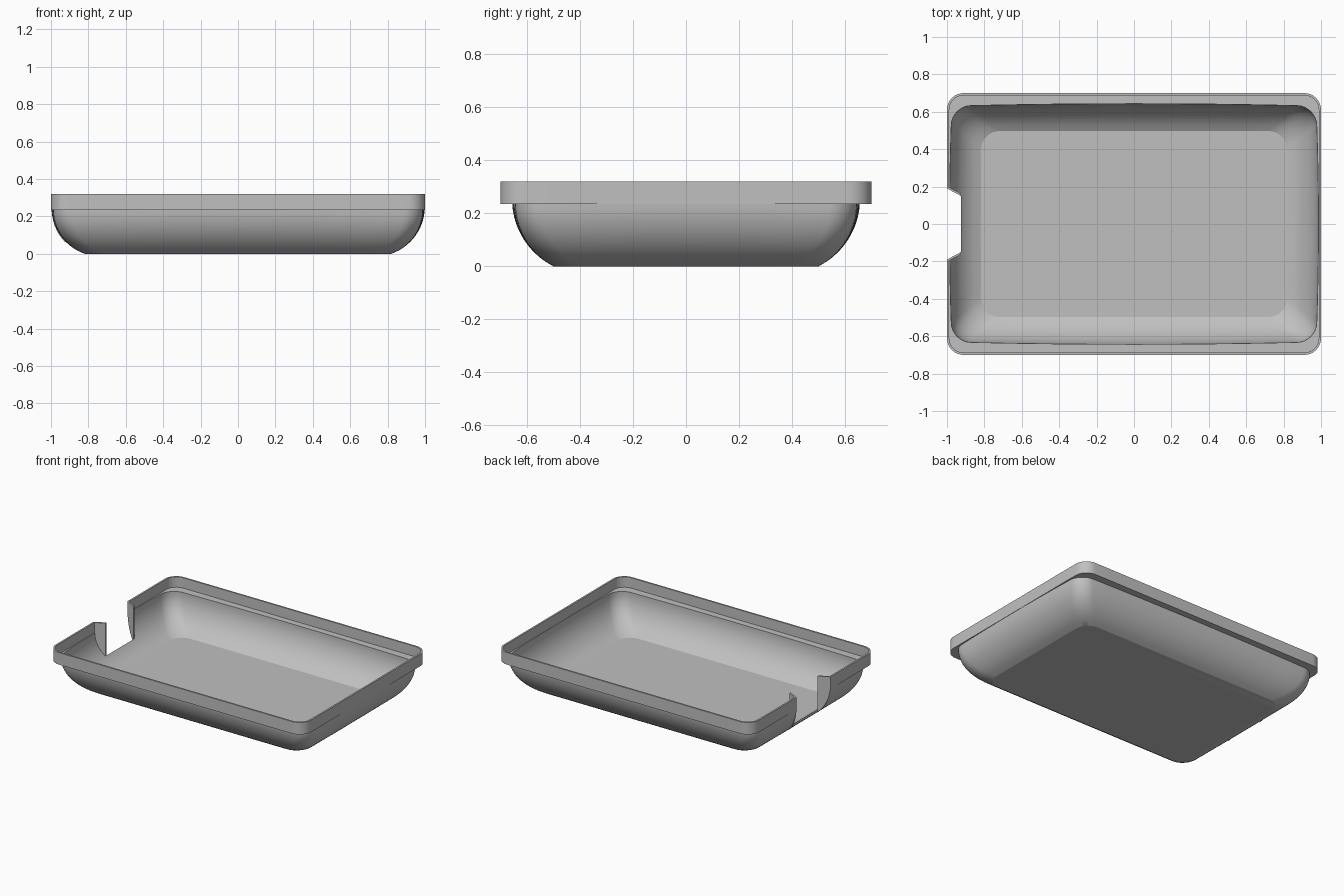
import bpy, bmesh, math

if "Cube" in bpy.data.objects:
    bpy.data.objects.remove(bpy.data.objects["Cube"])

TOP, SEAM, WALL = 0.32, 0.235, 0.012
SIDE, CORNER, STEPS = 14, 8, 14
FLOOR_X, FLOOR_Y = 0.82, 0.5
BOWL_X, BOWL_Y, BULGE = 0.985, 0.642, 0.013
NOTCH_X, NOTCH_IN, NOTCH_OUT = -0.925, 0.15, 0.19

grey = bpy.data.materials.new("plain grey")
grey.use_nodes = True
colour = (0.53, 0.53, 0.53, 1)
grey.diffuse_color = colour
grey.node_tree.nodes["Principled BSDF"].inputs["Base Color"].default_value = colour


def finish(bm, name):
    bmesh.ops.recalc_face_normals(bm, faces=bm.faces)
    mesh = bpy.data.meshes.new(name)
    bm.to_mesh(mesh)
    bm.free()
    obj = bpy.data.objects.new(name, mesh)
    bpy.context.collection.objects.link(obj)
    mesh.materials.append(grey)
    return obj


def prism(points, offset, name):
    """Extrude one flat outline along an offset."""
    bm = bmesh.new()
    face = bm.faces.new([bm.verts.new(p) for p in points])
    out = bmesh.ops.extrude_face_region(bm, geom=[face])
    moved = [v for v in out["geom"] if isinstance(v, bmesh.types.BMVert)]
    bmesh.ops.translate(bm, verts=moved, vec=offset)
    return finish(bm, name)


def ring(bm, a, b, r, z, bulge=0):
    """Rounded rectangle whose sides may bow outwards."""
    points = []
    for k, (sx, sy) in enumerate([(1, 1), (-1, 1), (-1, -1), (1, -1)]):
        for i in range(CORNER + 1):
            t = math.pi / 2 * (k + i / CORNER)
            points.append((sx * (a - r) + r * math.cos(t),
                           sy * (b - r) + r * math.sin(t)))
        # straight run to the next corner
        x, y = points[-1]
        ex, ey = (-x, y) if k % 2 == 0 else (x, -y)
        for i in range(1, SIDE):
            f = i / SIDE
            points.append((x + (ex - x) * f, y + (ey - y) * f))
    return [bm.verts.new((x + bulge * x / a * (1 - (y / b) ** 2),
                          y + bulge * y / b * (1 - (x / a) ** 2), z))
            for x, y in points]


def arc(bottom, top, z, inset=0):
    """Half width of the bowl at height z: a circle upright at the seam."""
    c = (top ** 2 - bottom ** 2 - SEAM ** 2) / (2 * (top - bottom))
    drop = max(SEAM - z, 0)
    return c + math.sqrt((top - c - inset) ** 2 - drop ** 2)


def bowl_rings(bm, low, high, inset):
    rings = []
    for k in range(STEPS + 1):
        z = low + (high - low) * k / STEPS
        rings.append(ring(bm, arc(FLOOR_X, BOWL_X, z, inset),
                          arc(FLOOR_Y, BOWL_Y, z, inset),
                          0.1, z, BULGE * min(z / SEAM, 1)))
    return rings


# Tray: outer bowl, raised rim, shelf and inner bowl in one closed shell
bm = bmesh.new()
rings = bowl_rings(bm, 0, SEAM, 0)
rings.append(ring(bm, 1, 0.7, 0.09, SEAM))
rings.append(ring(bm, 1, 0.7, 0.09, TOP))
rings.append(ring(bm, 1 - WALL, 0.7 - WALL, 0.09 - WALL, TOP))
rings.append(ring(bm, 1 - WALL, 0.7 - WALL, 0.09 - WALL, SEAM + WALL))
rings += reversed(bowl_rings(bm, WALL, SEAM + WALL, WALL))
for lower, upper in zip(rings, rings[1:]):
    for i in range(len(lower)):
        j = (i + 1) % len(lower)
        bm.faces.new((lower[i], lower[j], upper[j], upper[i]))
bm.faces.new(rings[0])
bm.faces.new(rings[-1])
tray = finish(bm, "tray")

# Notch in the right end, with flared sides
slope = (NOTCH_OUT - NOTCH_IN) / (1 + NOTCH_X)
wide = NOTCH_IN + slope * (NOTCH_X + 1.2)
cutter = prism([(NOTCH_X, -NOTCH_IN, -0.1), (NOTCH_X, NOTCH_IN, -0.1),
                (-1.2, wide, -0.1), (-1.2, -wide, -0.1)], (0, 0, 1), "notch_cutter")
cut = tray.modifiers.new("notch", "BOOLEAN")
cut.operation = "DIFFERENCE"
cut.solver = "EXACT"
cut.object = cutter
bpy.context.view_layer.objects.active = tray
bpy.ops.object.modifier_apply(modifier=cut.name)
cutter.hide_render = True
cutter.hide_viewport = True

# Upright cheeks closing both sides of the notch
outline = [(NOTCH_X, TOP), (-0.999, TOP), (-0.999, SEAM)]
for k in range(STEPS):
    z = SEAM * (1 - k / STEPS)
    x = -arc(FLOOR_X, BOWL_X + 0.01, z)
    if x < NOTCH_X:
        outline.append((x, z))
outline.append((NOTCH_X, outline[-1][1] - 0.005))
for side, name in ((1, "back_notch_cheek"), (-1, "front_notch_cheek")):
    points = [(x, side * (NOTCH_IN + slope * (NOTCH_X - x)), z) for x, z in outline]
    prism(points, (0, side * WALL, 0), name)

# Smooth bowl, crisp rim and floor edges
bpy.ops.object.select_all(action="DESELECT")
tray.select_set(True)
bpy.ops.object.shade_smooth_by_angle(angle=math.radians(20))
